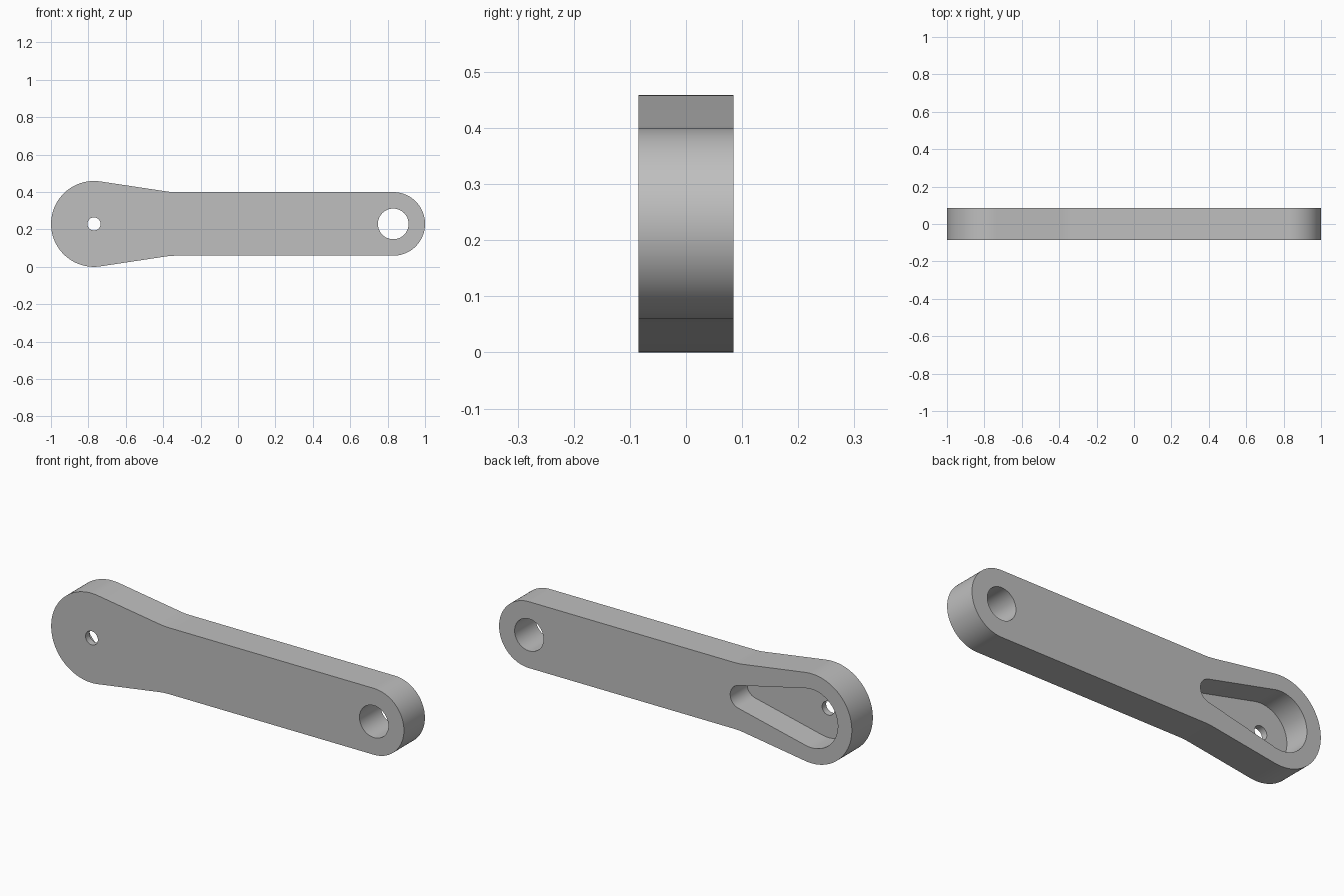
import bpy, bmesh, math

if "Cube" in bpy.data.objects:
    bpy.data.objects.remove(bpy.data.objects["Cube"])

CZ = 0.2295           # height of the centre line
HALF = 0.085          # half thickness
BIG_X, BIG_R = -0.77, 0.2295
SMALL_X, SMALL_R = 0.83, 0.17


def arc(cx, r, a0, a1, n):
    """Points on an arc about (cx, centre line), angles in degrees."""
    return [(cx + r * math.cos(math.radians(a0 + (a1 - a0) * i / n)),
             CZ + r * math.sin(math.radians(a0 + (a1 - a0) * i / n))) for i in range(n + 1)]


def prism(name, outline, y0, y1):
    """Extrude an x-z outline from y0 to y1."""
    bm = bmesh.new()
    face = bm.faces.new([bm.verts.new((x, y0, z)) for x, z in outline])
    ext = bmesh.ops.extrude_face_region(bm, geom=[face])
    verts = [v for v in ext["geom"] if isinstance(v, bmesh.types.BMVert)]
    bmesh.ops.translate(bm, verts=verts, vec=(0, y1 - y0, 0))
    bmesh.ops.recalc_face_normals(bm, faces=bm.faces)
    mesh = bpy.data.meshes.new(name)
    bm.to_mesh(mesh)
    bm.free()
    obj = bpy.data.objects.new(name, mesh)
    bpy.context.collection.objects.link(obj)
    return obj


grey = bpy.data.materials.new("mid grey")
grey.diffuse_color = (0.52, 0.52, 0.52, 1)
grey.use_nodes = True
grey.node_tree.nodes["Principled BSDF"].inputs["Base Color"].default_value = grey.diffuse_color

# Arm outline: round wide end, tapered neck with softened corner, round narrow end
neck = [(-0.395, 0.1755), (-0.375, 0.1726), (-0.355, 0.1707), (-0.335, SMALL_R)]
lower_neck = [(x, CZ - z) for x, z in neck]
upper_neck = [(x, CZ + z) for x, z in reversed(neck)]
outline = (arc(BIG_X, BIG_R, 81.5, 278.5, 64) + lower_neck
           + arc(SMALL_X, SMALL_R, -90, 90, 56) + upper_neck)
arm = prism("lever_arm", outline, -HALF, HALF)
arm.data.materials.append(grey)

# Cutters: two through holes and a tapered pocket open at the back
P_X, P_R, P_BIG = -0.37, 0.06, 0.15
t = math.degrees(math.acos((P_BIG - P_R) / (P_X - BIG_X)))
pocket = arc(BIG_X, P_BIG, t, 360 - t, 56) + arc(P_X, P_R, -t, t, 32)
cutters = [
    prism("pocket_cutter", pocket, HALF - 0.137, HALF + 0.1),
    prism("pivot_hole_cutter", arc(BIG_X, 0.035, 0, 360, 40)[:-1], -0.2, 0.2),
    prism("end_hole_cutter", arc(SMALL_X, 0.082, 0, 360, 64)[:-1], -0.2, 0.2),
]

bpy.context.view_layer.objects.active = arm
for cutter in cutters:
    cutter.hide_render = True
    mod = arm.modifiers.new(cutter.name, 'BOOLEAN')
    mod.operation = 'DIFFERENCE'
    mod.solver = 'EXACT'
    mod.object = cutter
    bpy.ops.object.modifier_apply(modifier=mod.name)
for cutter in cutters:
    bpy.data.objects.remove(cutter)

# Smooth round walls, sharp rims
bpy.ops.object.select_all(action='DESELECT')
arm.select_set(True)
bpy.ops.object.shade_smooth_by_angle(angle=math.radians(30))
